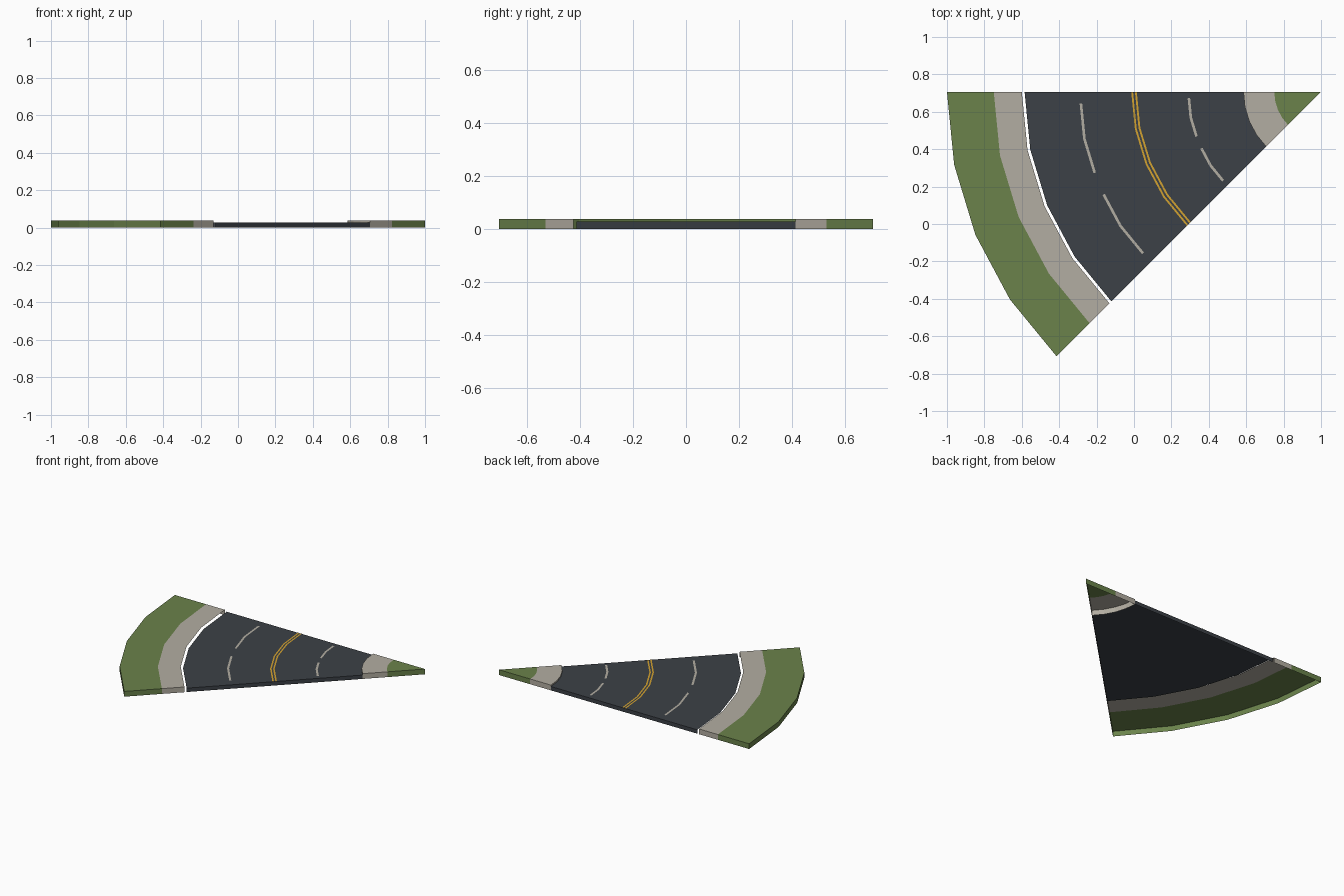
import bpy, bmesh
from math import cos, sin, radians

cube = bpy.data.objects.get("Cube")
if cube:
    bpy.data.objects.remove(cube, do_unlink=True)

CENTRE = (1.0, 0.707)      # tip of the wedge, centre of every arc
SWEEP, STEPS = 45.0, 4     # total bend and number of straight facets
KERB, ROAD = 0.038, 0.028  # surface heights
PAINT = ROAD + 0.0015


def material(name, rgb):
    mat = bpy.data.materials.new(name)
    mat.use_nodes = True
    mat.diffuse_color = (*rgb, 1)
    mat.node_tree.nodes["Principled BSDF"].inputs["Base Color"].default_value = (*rgb, 1)
    return mat


green = material("grass green", (0.145, 0.225, 0.07))
stone = material("pale stone", (0.45, 0.42, 0.36))
asphalt = material("dark asphalt", (0.045, 0.053, 0.063))
yellow = material("line yellow", (0.65, 0.36, 0.03))


def point(r, angle, z):
    """Point on the faceted arc of radius r."""
    facet = SWEEP / STEPS
    i = min(int(angle / facet), STEPS - 1)
    f = angle / facet - i
    a, b = radians(i * facet), radians((i + 1) * facet)
    x = cos(a) * (1 - f) + cos(b) * f
    y = sin(a) * (1 - f) + sin(b) * f
    return (CENTRE[0] - r * x, CENTRE[1] - r * y, z)


def band(name, r0, r1, z, mat, start=0.0, end=SWEEP, ends=False, rim=False):
    """Curved strip, open underneath, with optional end and outer rim walls."""
    facet = SWEEP / STEPS
    inner = [i * facet for i in range(STEPS + 1) if start < i * facet < end]
    angles = [start, *inner, end]
    bm = bmesh.new()

    def face(*corners):
        bm.faces.new([bm.verts.new(point(*c)) for c in corners])

    for a, b in zip(angles, angles[1:]):
        face((r0, a, z), (r1, a, z), (r1, b, z), (r0, b, z))
        if rim:
            face((r1, a, 0), (r1, b, 0), (r1, b, z), (r1, a, z))
    if ends:
        face((r0, start, 0), (r1, start, 0), (r1, start, z), (r0, start, z))
        face((r1, end, 0), (r0, end, 0), (r0, end, z), (r1, end, z))
    bmesh.ops.remove_doubles(bm, verts=bm.verts, dist=0.0001)
    mesh = bpy.data.meshes.new(name)
    bm.to_mesh(mesh)
    bm.free()
    mesh.materials.append(mat)
    obj = bpy.data.objects.new(name, mesh)
    bpy.context.collection.objects.link(obj)


# Ground strips from the tip outwards
band("inner_grass", 0, 0.25, KERB, green, ends=True)
band("inner_pavement", 0.25, 0.415, KERB, stone, ends=True, rim=True)
band("road", 0.415, 1.585, ROAD, asphalt, ends=True)
band("outer_pavement", 1.6, 1.75, KERB, stone, ends=True)
band("outer_grass", 1.75, 2.0, KERB, green, ends=True, rim=True)

# Double centre line
for side, r in (("inner", 0.99), ("outer", 1.01)):
    band(f"{side}_centre_line", r - 0.005, r + 0.005, PAINT, yellow)

# Dashed lane lines
for side, r in (("inner", 0.71), ("outer", 1.29)):
    for n in range(2):
        start = 2.8 + n * SWEEP / 2
        band(f"{side}_lane_dash_{n + 1}", r - 0.007, r + 0.007, PAINT, stone,
             start, start + 16.9)
